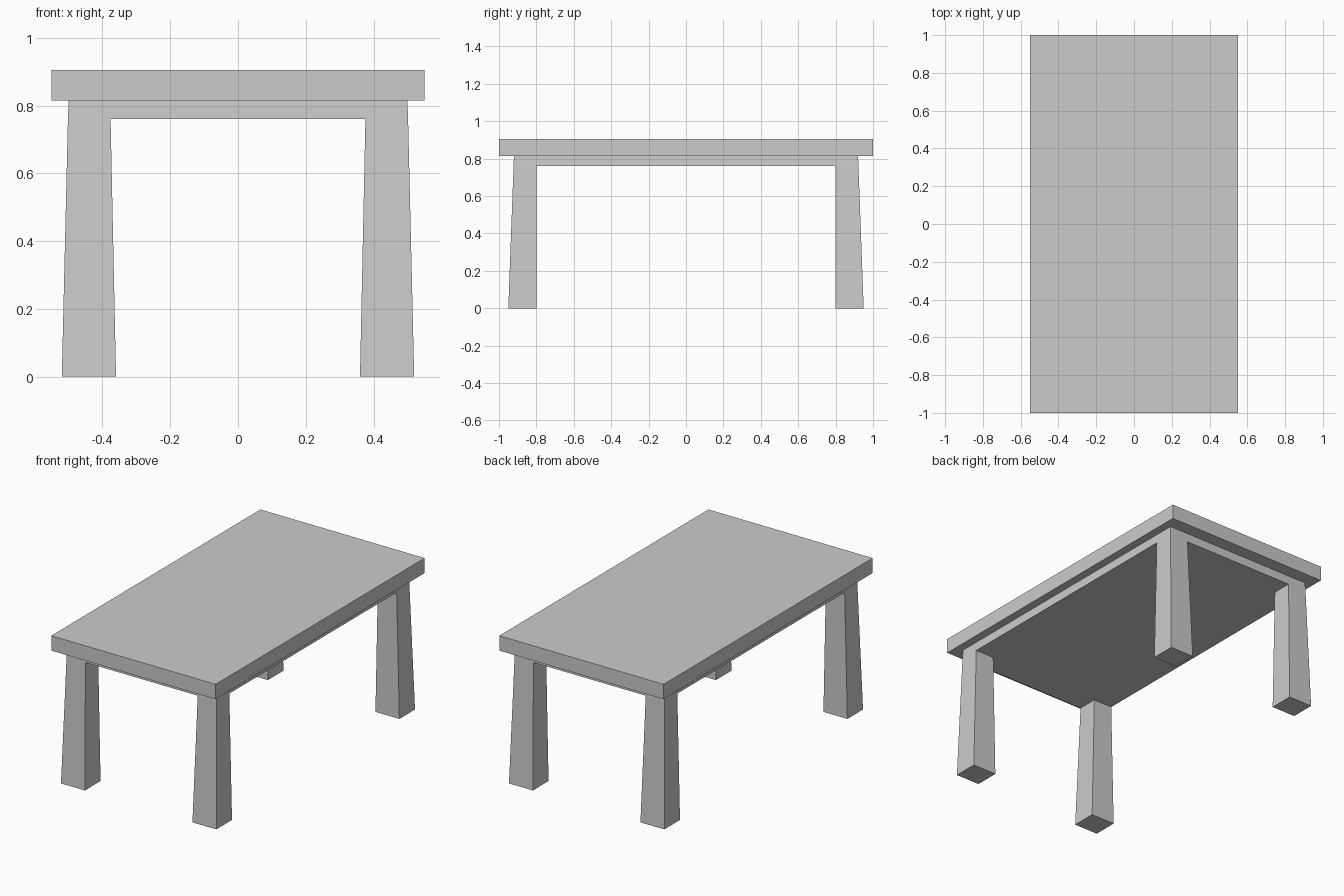
import bpy, bmesh

if "Cube" in bpy.data.objects:
    bpy.data.objects.remove(bpy.data.objects["Cube"])


def add_object(name, bm):
    bmesh.ops.recalc_face_normals(bm, faces=bm.faces[:])
    mesh = bpy.data.meshes.new(name)
    bm.to_mesh(mesh)
    bm.free()
    obj = bpy.data.objects.new(name, mesh)
    bpy.context.collection.objects.link(obj)
    return obj


Z_UNDER, Z_APRON, Z_TOP = 0.815, 0.76, 0.905

# Tabletop slab
bm = bmesh.new()
bmesh.ops.create_cube(bm, size=1)
for v in bm.verts:
    v.co.x *= 1.1
    v.co.y *= 2.0
    v.co.z = Z_TOP if v.co.z > 0 else Z_UNDER
add_object("tabletop", bm)

# Apron: underside is a 3 x 3 grid whose corner cells become the legs
xs = (-0.502, -0.376, 0.376, 0.502)
ys = (-0.922, -0.80, 0.80, 0.922)
bm = bmesh.new()
low = [[bm.verts.new((x, y, Z_APRON)) for x in xs] for y in ys]
cells = {(i, j): bm.faces.new((low[j][i], low[j][i + 1], low[j + 1][i + 1], low[j + 1][i]))
         for i in range(3) for j in range(3)}
top = [bm.verts.new((x, y, Z_UNDER)) for x, y in
       ((-0.50, -0.92), (0.50, -0.92), (0.50, 0.92), (-0.50, 0.92))]
bm.faces.new(top)
rims = (low[0], [row[3] for row in low], low[3][::-1], [row[0] for row in low][::-1])
for k, rim in enumerate(rims):
    bm.faces.new(list(rim) + [top[(k + 1) % 4], top[k]])

# Legs: extrude the corner cells down to the floor, widening to the feet
bmesh.ops.recalc_face_normals(bm, faces=bm.faces[:])
corners = [cells[i, j] for i in (0, 2) for j in (0, 2)]
feet = bmesh.ops.extrude_discrete_faces(bm, faces=corners)["faces"]
for foot in feet:
    for v in foot.verts:
        x, y = v.co.x, v.co.y
        v.co.x = (0.52 if abs(x) > 0.45 else 0.36) * (1 if x > 0 else -1)
        v.co.y = (0.95 if abs(y) > 0.85 else 0.80) * (1 if y > 0 else -1)
        v.co.z = 0
# Merge the flat underside and keep the base one clean solid
inner = [f for f in bm.faces if all(abs(v.co.z - Z_APRON) < 1e-5 for v in f.verts)]
bmesh.ops.dissolve_faces(bm, faces=inner, use_verts=False)
add_object("legs_and_apron", bm)
